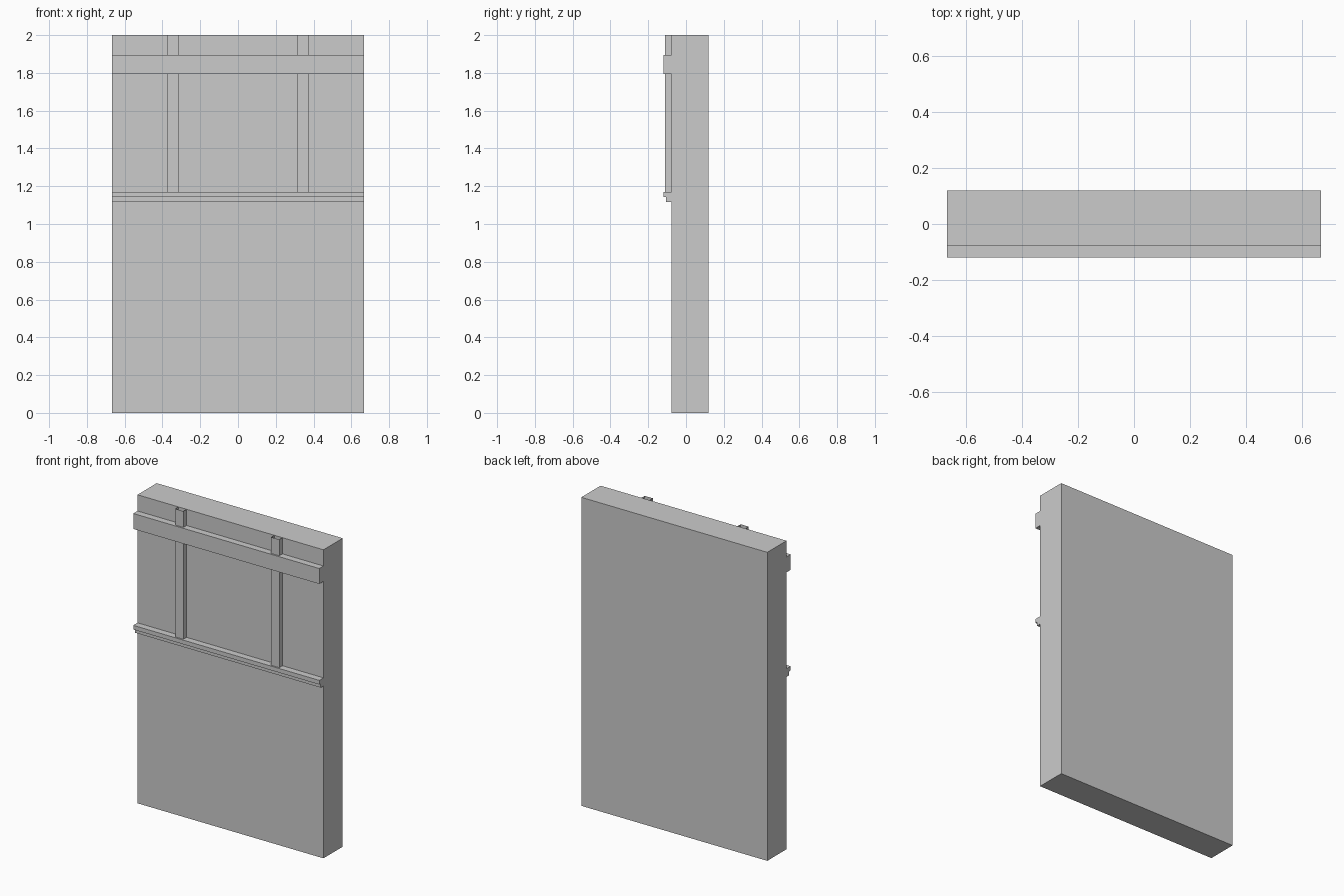
import bpy

if "Cube" in bpy.data.objects:
    bpy.data.objects.remove(bpy.data.objects["Cube"])

HALF_W = 0.667       # half the panel width
BACK, FACE = 0.12, -0.077   # wall back and front planes


def make_object(name, verts, faces):
    mesh = bpy.data.meshes.new(name)
    mesh.from_pydata(verts, [], faces)
    mesh.update()
    obj = bpy.data.objects.new(name, mesh)
    bpy.context.collection.objects.link(obj)
    return obj


def extrude_along_x(name, profile):
    """Closed (y, z) profile, clockwise seen from +x, spanning the full width."""
    n = len(profile)
    verts = [(x, y, z) for x in (-HALF_W, HALF_W) for y, z in profile]
    faces = [(i, (i + 1) % n, (i + 1) % n + n, i + n) for i in range(n)]
    faces += [tuple(reversed(range(n))), tuple(range(n, 2 * n))]
    return make_object(name, verts, faces)


def box_profile(y0, y1, z0, z1):
    return [(y0, z0), (y1, z0), (y1, z1), (y0, z1)]


def open_stud(name, cx, half_w, front, z0, z1):
    """Three-sided upright: open at its ends and against the wall."""
    path = [(cx - half_w, FACE), (cx - half_w, front),
            (cx + half_w, front), (cx + half_w, FACE)]
    verts = [(x, y, z) for z in (z0, z1) for x, y in path]
    faces = [(i, i + 1, i + 5, i + 4) for i in range(3)]
    return make_object(name, verts, faces)


# Main wall slab
extrude_along_x("wall_panel", box_profile(FACE, BACK, 0.0, 2.0))

# Upper horizontal beam
extrude_along_x("upper_beam", box_profile(-0.12, FACE, 1.795, 1.895))

# Stepped dado rail
extrude_along_x("dado_rail", [
    (FACE, 1.117), (FACE, 1.17), (-0.12, 1.17),
    (-0.12, 1.143), (-0.105, 1.143), (-0.105, 1.117)][::-1])

# Vertical studs, above and below the beam
for side, label in ((-1, "left"), (1, "right")):
    for part, z0, z1 in (("lower", 1.17, 1.795), ("upper", 1.895, 2.0)):
        open_stud(f"{label}_{part}_stud", side * 0.344, 0.029, -0.11, z0, z1)
